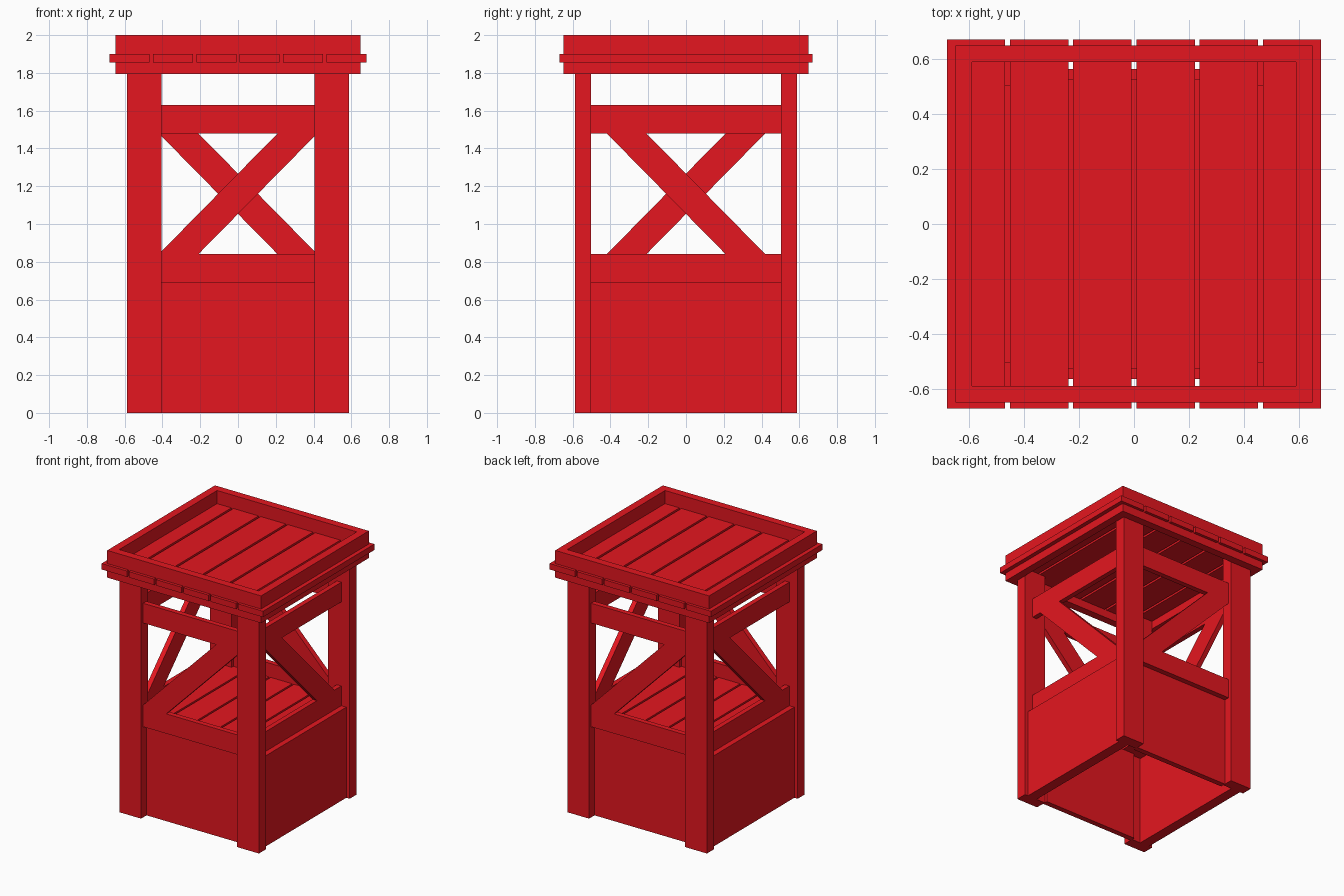
import bpy, bmesh
from mathutils import Matrix

if "Cube" in bpy.data.objects:
    bpy.data.objects.remove(bpy.data.objects["Cube"])

red = bpy.data.materials.new("red_paint")
red.diffuse_color = (0.78, 0.008, 0.014, 1)
red.use_nodes = True
red.node_tree.nodes["Principled BSDF"].inputs["Base Color"].default_value = red.diffuse_color


def prism(name, pts, axis, lo, hi, turn=False):
    """Extrude a profile along x, y or z; turn=True spins it half a turn about z."""
    bm = bmesh.new()

    def place(p, d):
        a, b = p
        return {"x": (d, a, b), "y": (a, d, b), "z": (a, b, d)}[axis]
    face = bm.faces.new([bm.verts.new(place(p, lo)) for p in pts])
    ext = bmesh.ops.extrude_face_region(bm, geom=[face])
    for v in ext["geom"]:
        if isinstance(v, bmesh.types.BMVert):
            v.co["xyz".index(axis)] = hi
    if turn:
        bmesh.ops.rotate(bm, verts=bm.verts, matrix=Matrix.Diagonal((-1, -1, 1)))
    bmesh.ops.recalc_face_normals(bm, faces=bm.faces)
    me = bpy.data.meshes.new(name)
    bm.to_mesh(me)
    bm.free()
    me.materials.append(red)
    ob = bpy.data.objects.new(name, me)
    bpy.context.collection.objects.link(ob)
    return ob


def box(name, x, y, z, turn=False):
    return prism(name, [(x[0], y[0]), (x[1], y[0]), (x[1], y[1]), (x[0], y[1])],
                 "z", z[0], z[1], turn)


# single diagonal per side, cut level at the rails
BRACE = [(-0.42, 0.84), (-0.21, 0.84), (0.42, 1.48), (0.21, 1.48)]
BRACE = [BRACE[0], BRACE[1], BRACE[2], BRACE[3]]
FLIPPED = [(-a, b) for a, b in BRACE]

for turn, front, side in ((False, "front", "right"), (True, "back", "left")):
    # corner posts
    for s in (-1, 1):
        xs = sorted((s * 0.405, s * 0.588))
        box(front + "_post", xs, (-0.588, -0.503), (0, 1.857), turn)
    # front and back: panel set between the posts, behind the rails
    box(front + "_panel", (-0.405, 0.405), (-0.522, -0.48), (0, 0.69), turn)
    for z in (0.69, 1.48):
        box(front + "_rail", (-0.405, 0.405), (-0.563, -0.523), (z, z + 0.15), turn)
    prism(front + "_brace", BRACE, "y", -0.563, -0.523, turn)
    # sides: panel reaching outside the rails
    box(side + "_panel", (0.48, 0.56), (-0.503, 0.503), (0, 0.69), turn)
    for z in (0.69, 1.48):
        box(side + "_rail", (0.48, 0.518), (-0.503, 0.503), (z, z + 0.15), turn)
    prism(side + "_brace", FLIPPED, "x", 0.48, 0.518, turn)
    # roof frame
    box(front + "_roof_trim", (-0.648, 0.648), (-0.648, -0.588), (1.793, 2.0), turn)
    box(side + "_roof_trim", (0.588, 0.648), (-0.588, 0.588), (1.793, 2.0), turn)

# roof planks
for i in range(6):
    c = (i - 2.5) * 0.2295
    box("roof_plank", (c - 0.106, c + 0.106), (-0.67, 0.67), (1.855, 1.9))

# counter deck planks
for i in range(5):
    c = (i - 2) * 0.195
    box("deck_plank", (c - 0.09, c + 0.09), (-0.523, 0.523), (0.69, 0.735))
